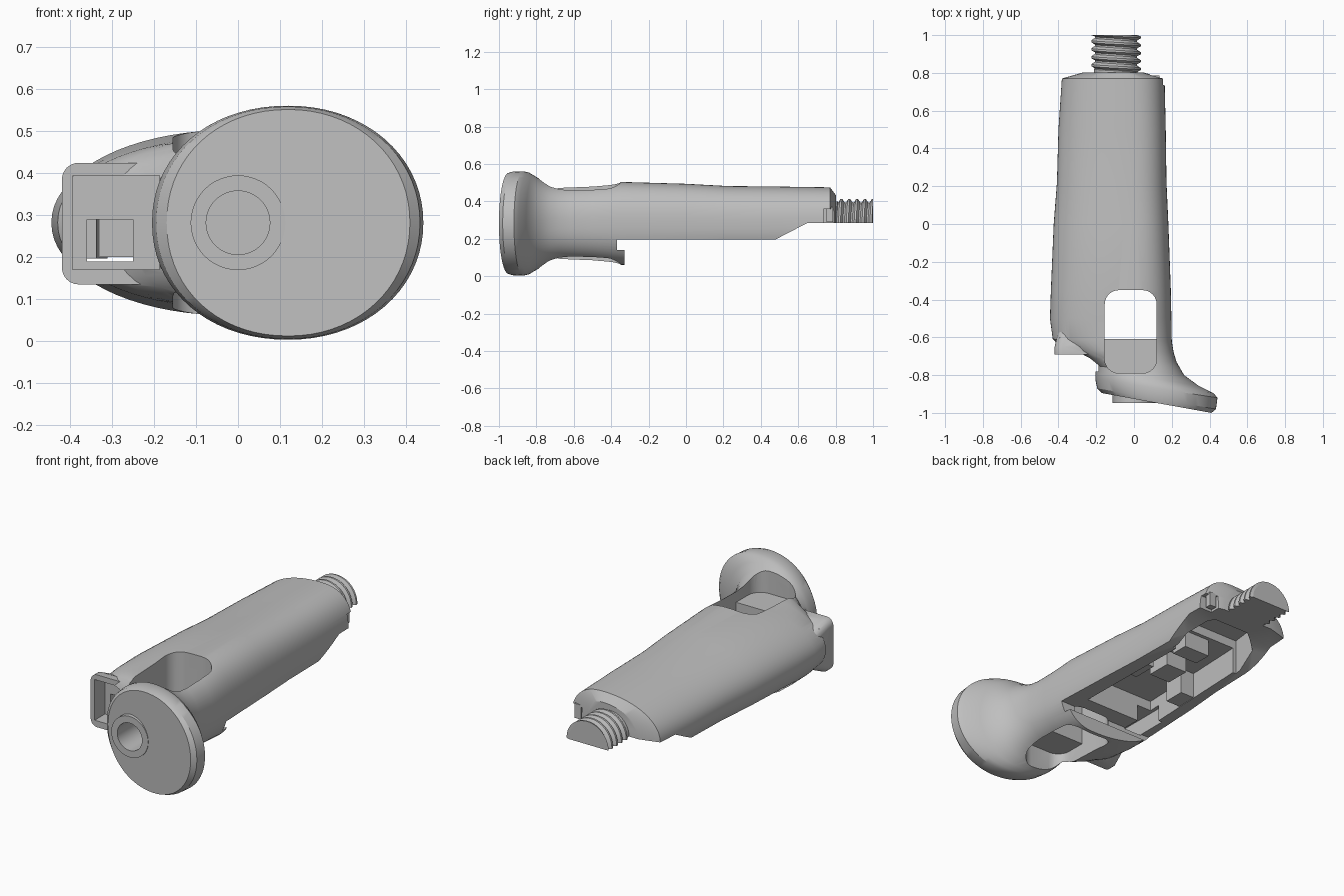
import bpy, bmesh, math

if "Cube" in bpy.data.objects:
    bpy.data.objects.remove(bpy.data.objects["Cube"], do_unlink=True)

grey = bpy.data.materials.new("plain_grey")
grey.use_nodes = True
grey.diffuse_color = (0.52, 0.52, 0.52, 1)
grey.node_tree.nodes["Principled BSDF"].inputs["Base Color"].default_value = (0.52, 0.52, 0.52, 1)

MID_Z = 0.282


def make(name, bm):
    bmesh.ops.recalc_face_normals(bm, faces=bm.faces)
    mesh = bpy.data.meshes.new(name)
    bm.to_mesh(mesh)
    bm.free()
    mesh.materials.append(grey)
    obj = bpy.data.objects.new(name, mesh)
    bpy.context.collection.objects.link(obj)
    return obj


def loft(name, rings):
    """Skin a list of closed rings and cap both ends."""
    bm = bmesh.new()
    rows = [[bm.verts.new(p) for p in ring] for ring in rings]
    n = len(rows[0])
    for a, b in zip(rows, rows[1:]):
        for i in range(n):
            j = (i + 1) % n
            bm.faces.new((a[i], a[j], b[j], b[i]))
    bm.faces.new(rows[0])
    bm.faces.new(rows[-1])
    return make(name, bm)


def prism(name, outline, axis, lo, hi):
    """Extrude a 2D outline along one axis."""
    def place(p, t):
        return {"x": (t, *p), "y": (p[0], t, p[1]), "z": (*p, t)}[axis]
    return loft(name, [[place(p, t) for p in outline] for t in (lo, hi)])


def rounded(x0, x1, y0, y1, r, steps=6):
    pts = []
    centres = ((x1 - r, y1 - r), (x0 + r, y1 - r), (x0 + r, y0 + r), (x1 - r, y0 + r))
    for k, (cx, cy) in enumerate(centres):
        for s in range(steps + 1):
            a = (k + s / steps) * math.pi / 2
            pts.append((cx + r * math.cos(a), cy + r * math.sin(a)))
    return pts


def circle(cx, cy, r, n=48):
    return [(cx + r * math.cos(i * math.tau / n), cy + r * math.sin(i * math.tau / n)) for i in range(n)]


def box(name, x0, x1, y0, y1, z0, z1):
    return prism(name, [(x0, y0), (x1, y0), (x1, y1), (x0, y1)], "z", z0, z1)


def combine(target, tool, operation):
    mod = target.modifiers.new("boolean", "BOOLEAN")
    mod.operation, mod.solver, mod.object = operation, "EXACT", tool
    bpy.context.view_layer.objects.active = target
    bpy.ops.object.modifier_apply(modifier=mod.name)
    bpy.data.objects.remove(tool, do_unlink=True)


def smooth(obj, degrees):
    bpy.ops.object.select_all(action="DESELECT")
    obj.select_set(True)
    bpy.context.view_layer.objects.active = obj
    bpy.ops.object.shade_smooth_by_angle(angle=math.radians(degrees))


# Grip and slanted end flange: left x, left y, right x, right y, crest x, half height
sections = [
    (-0.17, -0.895, 0.41, -1.0, 0.12, 0.27), (-0.195, -0.87, 0.434, -0.98, 0.12, 0.277),
    (-0.205, -0.82, 0.442, -0.92, 0.12, 0.279), (-0.205, -0.79, 0.42, -0.895, 0.11, 0.272),
    (-0.205, -0.77, 0.34, -0.855, 0.09, 0.256), (-0.21, -0.75, 0.265, -0.8, 0.06, 0.235),
    (-0.27, -0.71, 0.225, -0.73, 0.02, 0.213), (-0.36, -0.67, 0.21, -0.68, 0.0, 0.207),
    (-0.43, -0.61, 0.2, -0.62, 0.0, 0.204), (-0.445, -0.5, 0.198, -0.5, 0.0, 0.208),
    (-0.44, -0.35, 0.195, -0.35, 0.0, 0.222), (-0.425, 0.0, 0.182, 0.0, -0.01, 0.212),
    (-0.408, 0.22, 0.172, 0.22, -0.02, 0.2), (-0.4, 0.5, 0.168, 0.5, -0.02, 0.197),
    (-0.382, 0.77, 0.162, 0.77, -0.03, 0.193), (-0.27, 0.802, 0.05, 0.802, -0.05, 0.15),
]


def section_ring(xl, yl, xr, yr, crest, half, n=72):
    """Lopsided oval whose highest point sits at the crest."""
    power = 0.97 if crest > 0.05 else 0.83
    ring = []
    for i in range(n):
        c, s = math.cos(i * math.tau / n), math.sin(i * math.tau / n)
        p = power if c > 0 else 0.95
        x = crest + (xr - crest) * c ** p if c > 0 else crest - (crest - xl) * (-c) ** p
        t = (x - xl) / (xr - xl)
        ring.append((x, yl + (yr - yl) * t, MID_Z + half * math.copysign(abs(s) ** p, s)))
    return ring


grip = loft("grip_shell", [section_ring(*s) for s in sections])

# Vertical opening behind the flange, then the bolt block and boss
combine(grip, prism("opening", rounded(-0.155, 0.12, -0.79, -0.35, 0.075), "z", -0.2, 0.8), "DIFFERENCE")
combine(grip, box("bolt_block", -0.17, 0.135, -0.815, -0.61, 0.17, 0.4), "UNION")
combine(grip, prism("boss", circle(0, MID_Z, 0.113), "y", -0.948, -0.83), "UNION")

# Side housing that tapers back into the grip
housing_rings = []
for y, inset in ((-0.69, 0), (-0.65, 0), (-0.54, 0.05)):
    outline = rounded(-0.42 + inset / 2, -0.19, 0.135 + inset, 0.425 - inset, 0.04)
    housing_rings.append([(x, y, z) for x, z in outline])
combine(grip, loft("side_housing", housing_rings), "UNION")

# Blind bolt hole, housing recess and its inner slot
combine(grip, prism("bolt_hole", circle(0, MID_Z, 0.076), "y", -1.1, -0.66), "DIFFERENCE")
combine(grip, box("recess", -0.395, -0.187, -0.78, -0.6, 0.17, 0.395), "DIFFERENCE")
combine(grip, box("slot", -0.36, -0.25, -0.65, -0.2, 0.19, 0.29), "DIFFERENCE")

# Open underside, with a lip behind the opening and a ramp toward the screw
underside = [(-0.33, -0.2), (1.2, -0.2), (1.2, 0.285), (0.65, 0.285),
             (0.48, 0.197), (-0.37, 0.197), (-0.37, 0.14), (-0.33, 0.14)]
combine(grip, prism("underside", underside, "x", -0.8, 0.8), "DIFFERENCE")

# Hollow interior with a wide rim, a deeper pocket at the screw end, and the end notch
cavity = [(-0.34, -0.27), (0.09, -0.27), (0.08, 0.46), (-0.31, 0.46)]
combine(grip, prism("cavity", cavity, "z", 0.1, 0.345), "DIFFERENCE")
pocket = [(-0.33, 0.44), (0.1, 0.44), (0.1, 0.55), (0.02, 0.69), (-0.2, 0.69), (-0.31, 0.6)]
combine(grip, prism("pocket", pocket, "z", 0.1, 0.395), "DIFFERENCE")
combine(grip, box("end_notch", 0.085, 0.3, 0.735, 0.9, 0.1, 0.36), "DIFFERENCE")
smooth(grip, 28)

# Locating blocks inside the hollow
blocks = [("right_block", -0.35, -0.24, -0.02, 0.1, 0.2), ("centre_block", -0.19, -0.06, 0.06, 0.2, 0.26),
          ("left_block", 0.0, 0.1, 0.02, 0.16, 0.24), ("back_block", -0.16, 0.0, 0.32, 0.42, 0.25),
          ("end_hook", 0.095, 0.135, 0.75, 0.785, 0.29)]
for name, x0, x1, y0, y1, z0 in blocks:
    box(name, x0, x1, y0, y1, z0, 0.37)

# Half-round threaded screw, flat underneath
PITCH, STEPS = 0.042, 28
rows = [(0.7, 0.118), (0.8, 0.118)]
for k in range(5):
    start = 0.8 + k * PITCH
    rows += [(start + f * PITCH, r) for f, r in ((0.1, 0.112), (0.35, 0.131), (0.6, 0.131), (0.9, 0.112))]
rows.append((1.05, 0.115))
rings = []
for y, r in rows:
    ring = []
    for i in range(STEPS + 1):
        a = math.pi * i / STEPS
        ring.append((-0.095 + r * math.cos(a), min(1.0, y + PITCH * i / STEPS / 2), 0.285 + r * math.sin(a) * 0.97))
    rings.append(ring)
screw = loft("threaded_screw", rings)
smooth(screw, 25)
